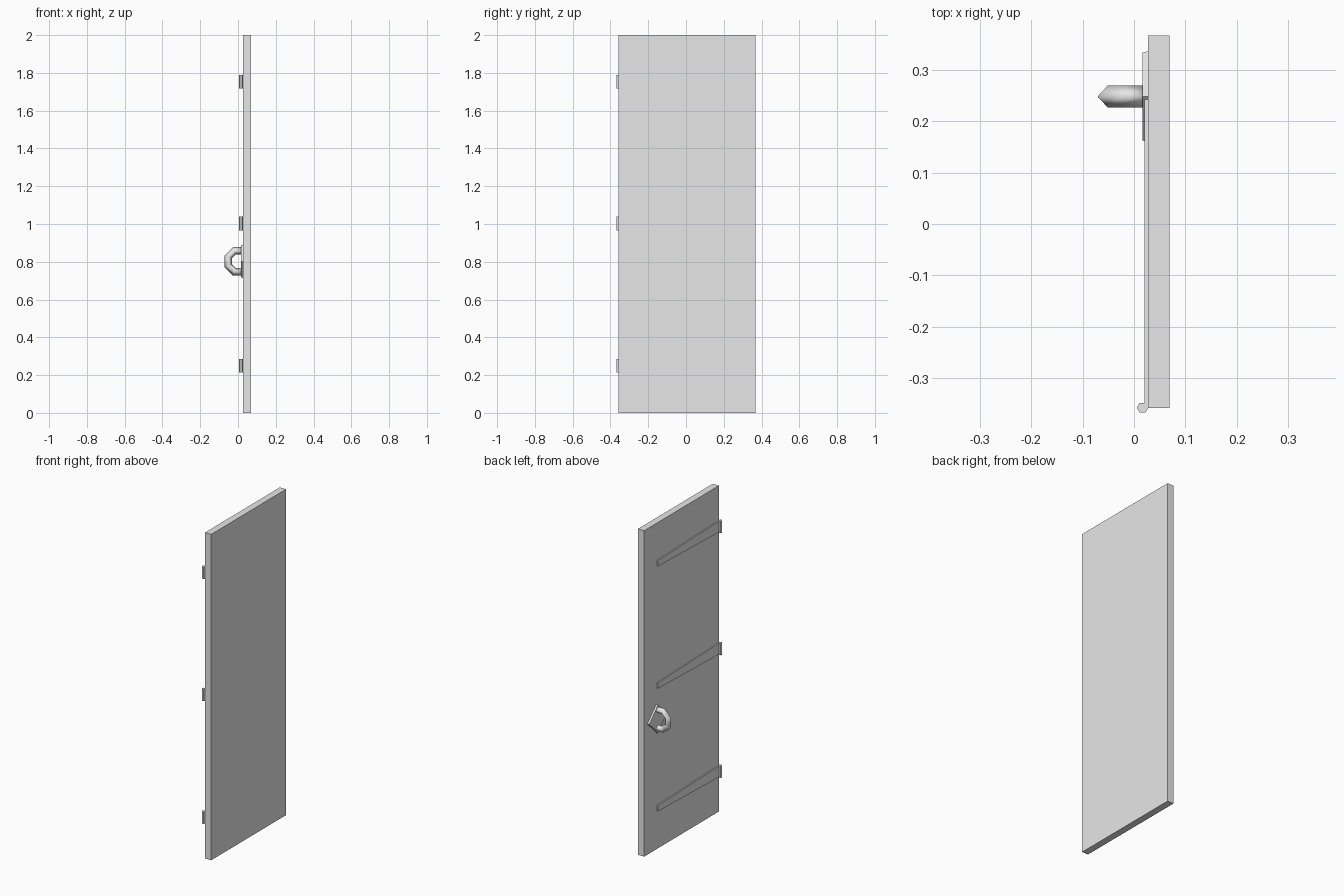
import bpy, bmesh
from math import pi, radians
from mathutils import Matrix

if "Cube" in bpy.data.objects:
    bpy.data.objects.remove(bpy.data.objects["Cube"], do_unlink=True)

# One plain grey for every part
grey = bpy.data.materials.new("light_grey")
grey.use_nodes = True
colour = (0.8, 0.8, 0.8, 1)
grey.diffuse_color = colour
grey.node_tree.nodes["Principled BSDF"].inputs["Base Color"].default_value = colour


def finish(bm, name):
    bmesh.ops.recalc_face_normals(bm, faces=bm.faces[:])
    mesh = bpy.data.meshes.new(name)
    bm.to_mesh(mesh)
    bm.free()
    mesh.materials.append(grey)
    obj = bpy.data.objects.new(name, mesh)
    bpy.context.collection.objects.link(obj)
    return obj


def extrude_x(name, outline, x_back, x_front):
    """Solid from a (y, z) outline, spanning x_back to x_front."""
    bm = bmesh.new()
    face = bm.faces.new([bm.verts.new((x_back, y, z)) for y, z in outline])
    out = bmesh.ops.extrude_face_region(bm, geom=[face])["geom"]
    for v in out:
        if isinstance(v, bmesh.types.BMVert):
            v.co.x = x_front
    return finish(bm, name)


FACE = 0.027                 # plane of the ironwork side of the door
HINGE_Y = -0.3575
HANDLE_Y, HANDLE_Z = 0.248, 0.8025

# Door slab
extrude_x("door_panel", [(-0.358, 0), (0.367, 0), (0.367, 2), (-0.358, 2)], 0.069, FACE)

# Three hinges: hexagonal barrel and tapering strap
for name, z in (("bottom", 0.25), ("middle", 1.003), ("top", 1.753)):
    bm = bmesh.new()
    bmesh.ops.create_cone(bm, cap_ends=True, segments=6, radius1=0.011, radius2=0.011,
                          depth=0.073,
                          matrix=Matrix.Translation((0.0165, HINGE_Y, z)) @ Matrix.Rotation(pi / 2, 4, "Z"))
    # Turn the hexagon so that a corner points away from the door
    if max(v.co.x for v in bm.verts) < 0.0270:
        bmesh.ops.rotate(bm, verts=bm.verts[:], cent=(0.0165, HINGE_Y, z),
                         matrix=Matrix.Rotation(pi / 6, 3, "Z"))
    finish(bm, name + "_hinge_barrel")
    root, tip = 0.034, 0.018
    extrude_x(name + "_hinge_strap",
              [(HINGE_Y, z - root), (0.242, z - tip), (0.242, z + tip), (HINGE_Y, z + root)],
              FACE + 0.002, 0.0205)

# Diamond backing plate with a slightly tapered rim
bm = bmesh.new()
bmesh.ops.create_cone(bm, cap_ends=True, segments=4, radius1=0.0885, radius2=0.0855, depth=0.012,
                      matrix=Matrix.Translation((0.0225, HANDLE_Y, HANDLE_Z)) @ Matrix.Rotation(-pi / 2, 4, "Y"))
finish(bm, "handle_plate")

# Octagonal ring handle with a diamond section, cut off at the door
bpy.ops.mesh.primitive_torus_add(major_segments=8, minor_segments=4,
                                 major_radius=0.0606, minor_radius=0.021)
ring = bpy.context.object
ring.name = "ring_handle"
ring.data.materials.clear()
ring.data.materials.append(grey)
place = (Matrix.Translation((0.0045, HANDLE_Y, HANDLE_Z))
         @ Matrix.Rotation(pi / 2, 4, "X") @ Matrix.Rotation(radians(22.5), 4, "Z"))
bm = bmesh.new()
bm.from_mesh(ring.data)
bm.transform(place)
bmesh.ops.bisect_plane(bm, geom=bm.verts[:] + bm.edges[:] + bm.faces[:],
                       plane_co=(0.022, 0, 0), plane_no=(1, 0, 0), clear_outer=True)
bmesh.ops.holes_fill(bm, edges=[e for e in bm.edges if e.is_boundary])
for f in bm.faces:
    f.smooth = True
bm.to_mesh(ring.data)
bm.free()
